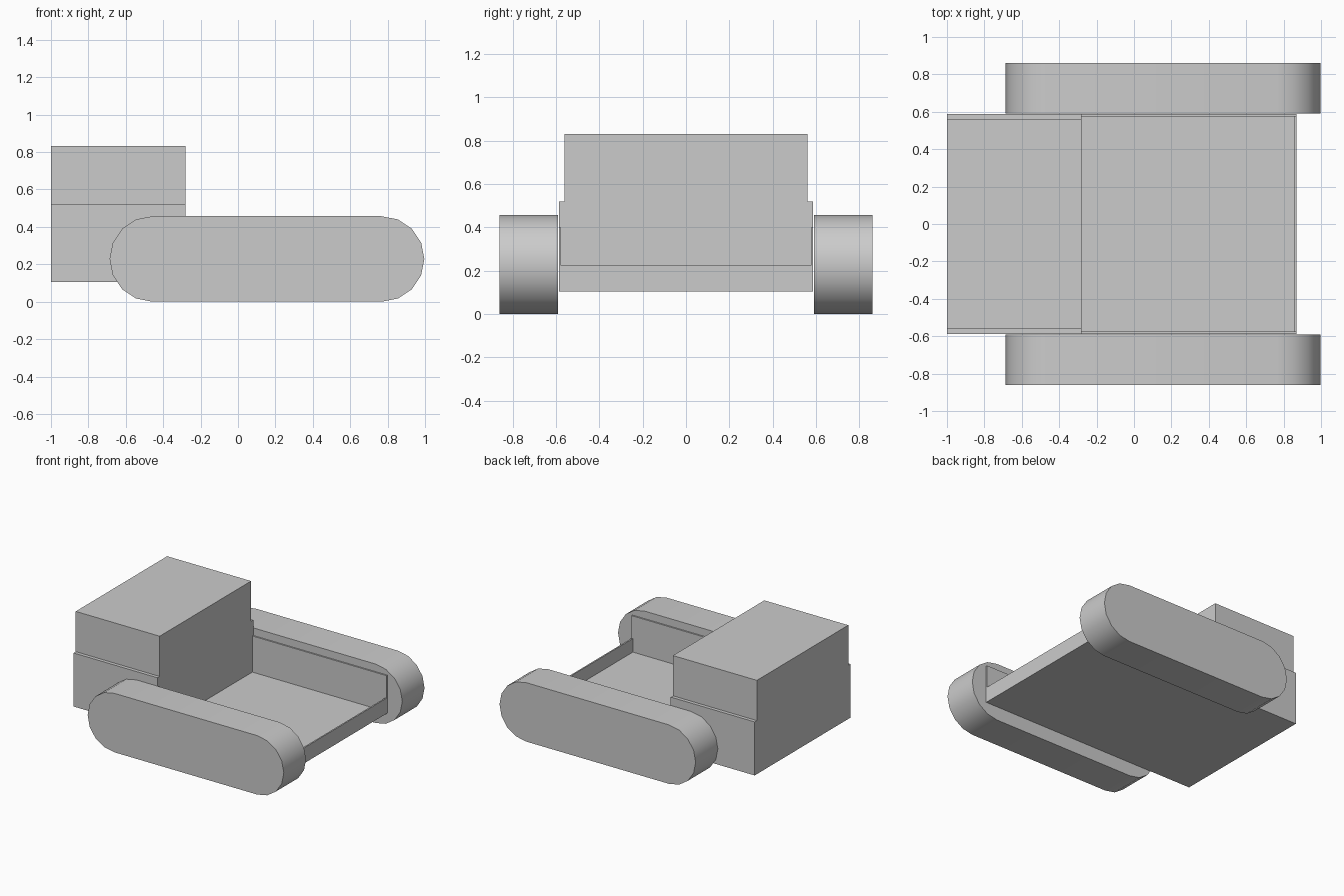
import bpy, bmesh, math

cube = bpy.data.objects.get("Cube")
if cube:
    bpy.data.objects.remove(cube, do_unlink=True)

grey = bpy.data.materials.new("plain grey")
grey.use_nodes = True
colour = (0.6, 0.6, 0.6, 1)
grey.diffuse_color = colour
grey.node_tree.nodes["Principled BSDF"].inputs["Base Color"].default_value = colour


def prism(name, outline, y0, y1):
    """Extrude an x-z outline from y0 to y1."""
    bm = bmesh.new()
    face = bm.faces.new([bm.verts.new((x, y0, z)) for x, z in outline])
    out = bmesh.ops.extrude_face_region(bm, geom=[face])
    moved = [v for v in out["geom"] if isinstance(v, bmesh.types.BMVert)]
    bmesh.ops.translate(bm, verts=moved, vec=(0, y1 - y0, 0))
    bmesh.ops.recalc_face_normals(bm, faces=bm.faces)
    mesh = bpy.data.meshes.new(name)
    bm.to_mesh(mesh)
    bm.free()
    mesh.materials.append(grey)
    obj = bpy.data.objects.new(name, mesh)
    bpy.context.collection.objects.link(obj)
    return obj


def box(name, x0, x1, y0, y1, z0, z1):
    return prism(name, [(x0, z0), (x1, z0), (x1, z1), (x0, z1)], y0, y1)


# Main dimensions
BACK, CAB_FRONT, TRAY_END = -1.0, -0.28, 0.87
BASE, FLOOR = 0.105, 0.12
HALF, INNER = 0.587, 0.576

# Cab: wide lower block with a narrower block on top
box("cab_lower", BACK, CAB_FRONT, -HALF, HALF, BASE, 0.52)
box("cab_upper", BACK, CAB_FRONT, -0.56, 0.56, 0.52, 0.832)

# Open tray: floor, low end wall and taller side walls
box("tray_floor", CAB_FRONT, TRAY_END, -HALF, HALF, BASE, FLOOR)
box("tray_end_wall", TRAY_END - 0.011, TRAY_END, -INNER, INNER, FLOOR, 0.225)

# Rounded track outline: two half circles joined by straight runs
R, STEPS = 0.2285, 8
track = []
for centre, start in ((0.768, -90), (-0.458, 90)):
    for i in range(STEPS + 1):
        a = math.radians(start + 180 * i / STEPS)
        track.append((centre + R * math.cos(a), R + R * math.sin(a)))

for side, s in (("left", 1), ("right", -1)):
    label = "back" if s > 0 else "front"
    box(label + "_tray_wall", CAB_FRONT, TRAY_END, s * INNER, s * HALF, FLOOR, 0.40)
    obj = prism(label + "_track", track, s * 0.59, s * 0.862)
    bpy.ops.object.select_all(action="DESELECT")
    obj.select_set(True)
    bpy.context.view_layer.objects.active = obj
    bpy.ops.object.shade_smooth_by_angle(angle=math.radians(30))
